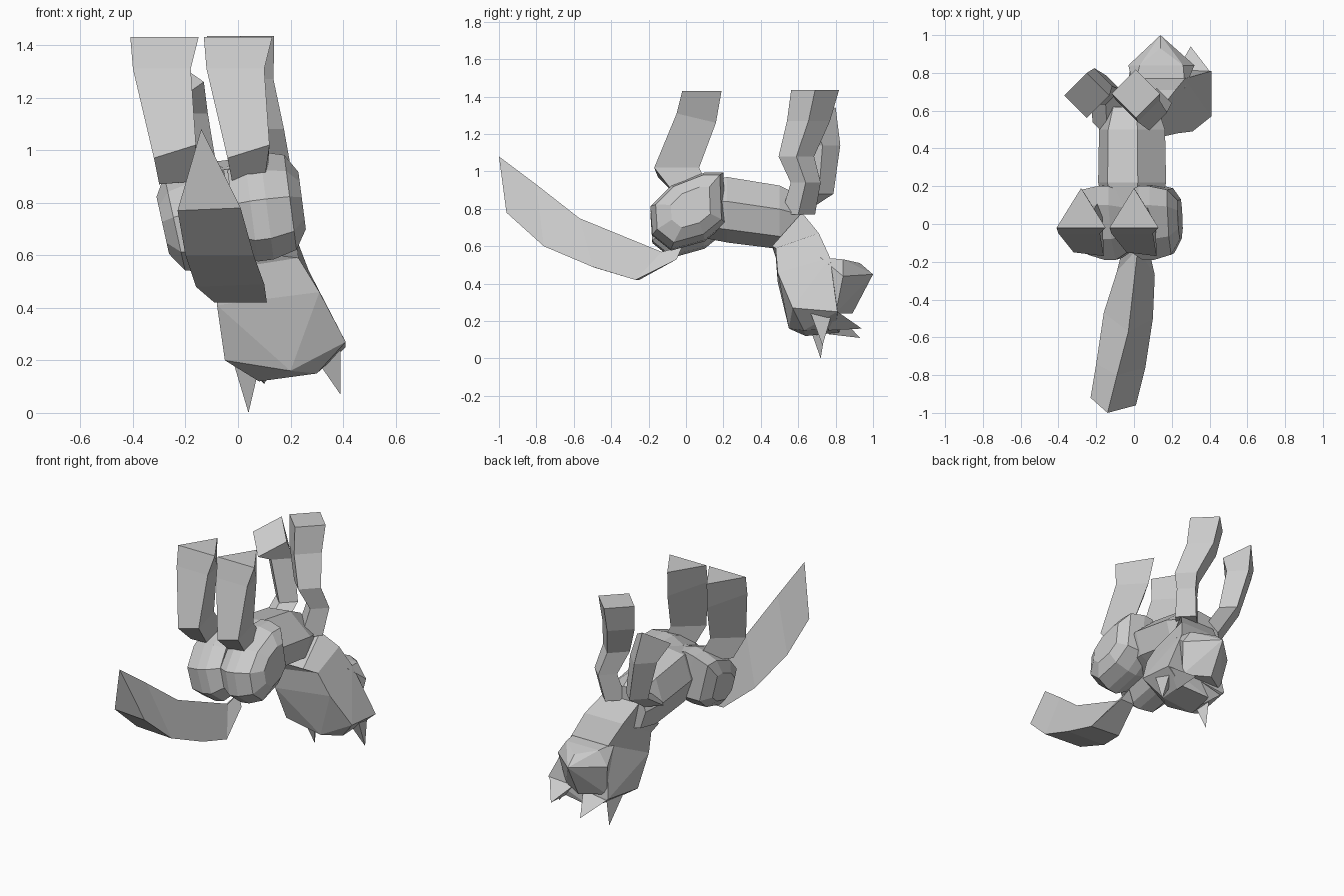
import bpy
import bmesh
from mathutils import Vector

default_cube = bpy.data.objects.get("Cube")
if default_cube:
    bpy.data.objects.remove(default_cube, do_unlink=True)

# Single matte grey
grey = bpy.data.materials.new("plain_grey")
grey.use_nodes = True
shade = (.6, .6, .6, 1)
grey.diffuse_color = shade
grey.node_tree.nodes["Principled BSDF"].inputs["Base Color"].default_value = shade


def finish(name, bm):
    """Turn a bmesh into a flat shaded grey object."""
    bmesh.ops.recalc_face_normals(bm, faces=bm.faces)
    mesh = bpy.data.meshes.new(name)
    bm.to_mesh(mesh)
    bm.free()
    mesh.materials.append(grey)
    obj = bpy.data.objects.new(name, mesh)
    bpy.context.collection.objects.link(obj)
    return obj


def loft(name, rings):
    """Bridge matching rings of points and cap both ends."""
    bm = bmesh.new()
    loops = [[bm.verts.new(point) for point in ring] for ring in rings]
    for lower, upper in zip(loops, loops[1:]):
        count = len(lower)
        for i in range(count):
            j = (i + 1) % count
            bm.faces.new((lower[i], lower[j], upper[j], upper[i]))
    bm.faces.new(loops[0])
    bm.faces.new(loops[-1])
    return finish(name, bm)


def hull(name, points):
    """Wrap a convex faceted solid around a few corner points."""
    bm = bmesh.new()
    for point in points:
        bm.verts.new(point)
    bmesh.ops.convex_hull(bm, input=bm.verts)
    bmesh.ops.dissolve_limit(bm, angle_limit=.05, verts=bm.verts, edges=bm.edges)
    return finish(name, bm)


def scaled(profile, factor):
    """Scale a flat profile about its own middle."""
    middle = sum((Vector(p) for p in profile), Vector((0, 0))) / len(profile)
    return [middle + (Vector(p) - middle) * factor for p in profile]


# Tail: three sided, ridge on top, thick at the free end
loft("tail", [
    [(-.14, -1, 1.08), (-.23, -.92, .77), (.01, -.96, .78)],
    [(-.09, -.8, .93), (-.2, -.74, .6), (.06, -.76, .6)],
    [(-.03, -.57, .75), (-.16, -.47, .48), (.1, -.5, .49)],
    [(.02, -.13, .57), (-.09, -.25, .42), (.11, -.27, .42)],
    [(.02, -.02, .6), (-.04, -.05, .53), (.06, -.05, .53)],
])

# Haunches: one side profile swept sideways on both sides, slightly rolled
haunch_profile = [(-.19, .8), (-.08, .91), (.1, .98), (.2, .98),
                  (.21, .71), (.1, .62), (-.08, .57), (-.18, .65)]
for name, side, roll in (("left_haunch", 1, .13), ("right_haunch", -1, .22)):
    rings = []
    for reach, factor in ((0, .8), (.07, 1), (.13, 1), (.22, .88), (.265, .53)):
        x = side * reach - .02
        rings.append([(x - roll * (z - .77), y + .03 * (1 - factor), z + roll * x)
                      for y, z in scaled(haunch_profile, factor)])
    loft(name, rings)

# Torso: belly ridge up, spine down
torso_profile = [(-.19, .8), (-.14, .95), (.02, .97), (.17, .84),
                 (.13, .69), (0, .62), (-.14, .65)]
rings = []
for y, factor, drop in ((.05, .8, 0), (.22, 1, 0), (.5, .97, .04), (.62, .75, .06)):
    rings.append([(x, y, z - drop) for x, z in scaled(torso_profile, factor)])
loft("torso", rings)

# Hind legs: three sided shin with a wide foot, then a thigh wedge
shin_sections = [
    [(-.13, -.02, 1.43), (.13, -.02, 1.43), (0, .19, 1.43)],
    [(-.12, -.05, 1.31), (.1, -.05, 1.31), (.02, .16, 1.26)],
    [(-.04, -.15, .97), (.12, -.17, 1.02), (.06, .07, 1.02)],
    [(-.02, -.05, .87), (.1, -.06, .88), (.11, .14, .88)],
]
for name, shift in (("left_hind_leg", 0), ("right_hind_leg", -.28)):
    loft(name, [[(x + shift, y, z) for x, y, z in ring] for ring in shin_sections])


# Front legs: diamond sections following a bent path, foot first
def front_leg(name, path, tilt):
    rings = []
    for i, (x, y, z, r) in enumerate(path):
        rise = 0 if i else tilt * r
        rings.append([(x + r, y, z), (x, y + r, z + rise),
                      (x - r, y, z), (x, y - r, z - rise)])
    loft(name, rings)


front_leg("left_front_leg", [
    (.01, .69, 1.435, .128), (.02, .655, 1.27, .115), (.08, .59, 1.08, .095),
    (.12, .64, .94, .08), (.09, .6, .77, .09)], 0)
front_leg("right_front_leg", [
    (-.25, .68, 1.26, .12), (-.21, .73, 1.14, .095), (-.15, .71, .88, .078),
    (-.14, .54, .77, .08)], .7)

# Neck runs from the chest down into the head
neck_base = [(-.13, .46, .6), (.14, .46, .6), (.15, .62, .78), (-.1, .62, .78)]
neck_mid = [(-.09, .48, .54), (.23, .48, .59), (.22, .71, .67), (-.05, .71, .67)]
brow = [(-.08, .49, .41), (.31, .49, .46), (.27, .77, .54), (.01, .77, .54)]
loft("neck", [neck_base, neck_mid, brow])

# Head: widens toward the crown, which hangs lowest
crown = [(-.05, .56, .2), (.2, .55, .16), (.41, .57, .27), (.41, .81, .25),
         (-.02, .82, .22), (.08, .64, .12), (.3, .63, .15), (.3, .8, .16),
         (.1, .82, .14)]
hull("head", brow + crown)

# Snout: flat topped wedge with a prow running down from the nose tip
hull("snout", [
    (0, .72, .54), (.27, .72, .54), (.03, .84, .53), (.26, .84, .53),
    (.14, .93, .51), (.14, 1, .45), (-.03, .84, .44), (.32, .84, .44),
    (.14, .89, .24), (0, .8, .24), (.29, .8, .24)])


# Ears and cheek tufts: three sided spikes
def spike(name, tip, base):
    hull(name, [tip] + base)


spike("left_ear", (.39, .73, .07), [(.3, .7, .2), (.39, .66, .26), (.37, .78, .24)])
spike("right_ear", (.04, .72, 0), [(-.02, .66, .2), (.08, .66, .17), (.04, .75, .18)])
spike("left_cheek", (.3, .94, .16), [(.4, .81, .25), (.22, .8, .25), (.3, .76, .15)])
spike("right_cheek", (.1, .93, .11), [(-.02, .81, .22), (.16, .81, .24), (.09, .76, .13)])
